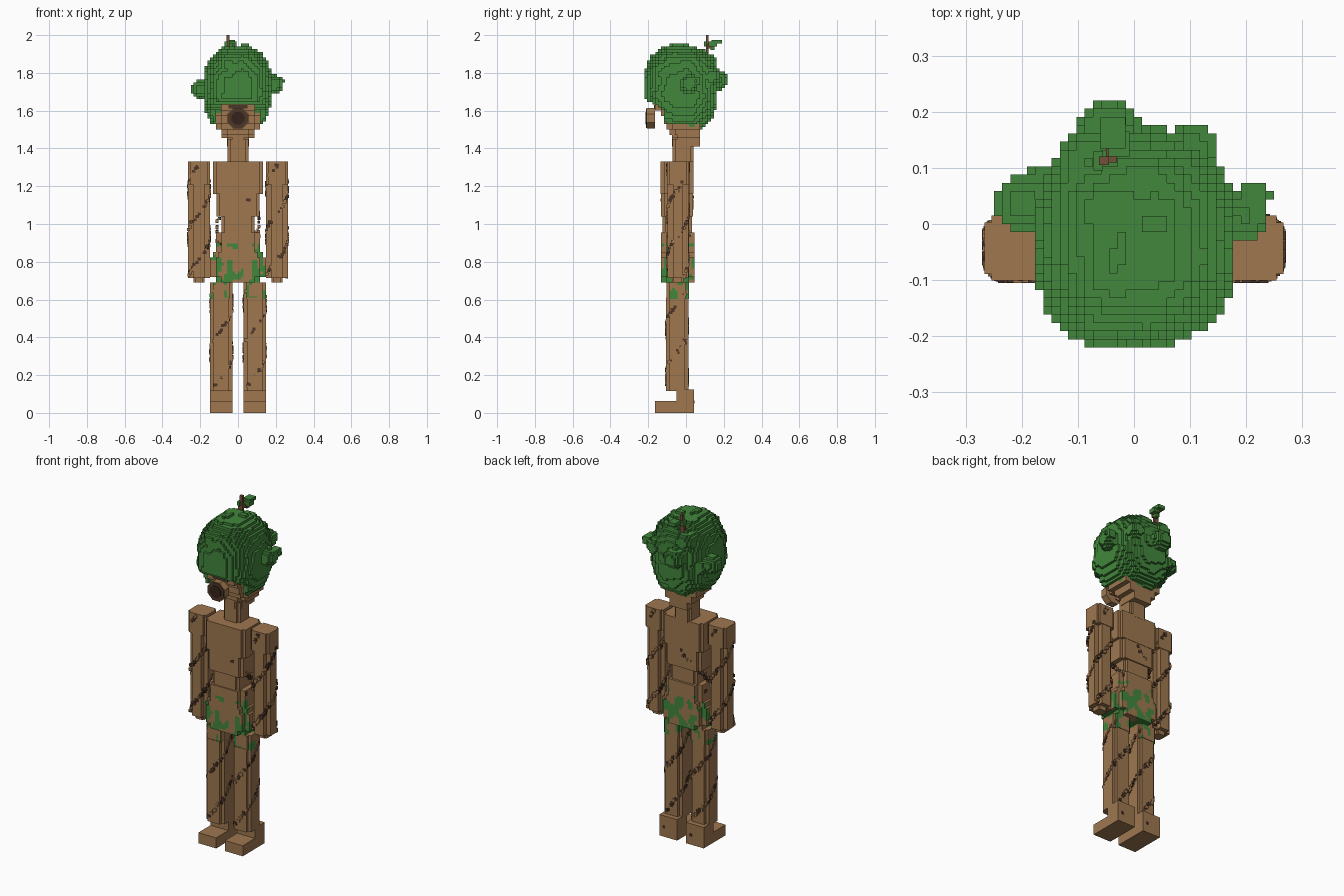
import bpy, bmesh, math, random
from mathutils import Vector, Matrix, noise

cube = bpy.data.objects.get("Cube")
if cube:
    bpy.data.objects.remove(cube, do_unlink=True)
random.seed(4)
V = 0.0147  # voxel size


def material(name, rgb):
    m = bpy.data.materials.new(name)
    m.use_nodes = True
    m.diffuse_color = (*rgb, 1)
    m.node_tree.nodes["Principled BSDF"].inputs["Base Color"].default_value = (*rgb, 1)
    return m


WOOD = material("wood brown", (0.342, 0.184, 0.078))
LEAF = material("leaf green", (0.054, 0.238, 0.045))
TWIG = material("twig brown", (0.17, 0.082, 0.042))
BARK = material("dark bark", (0.075, 0.037, 0.022))
HOLE = material("hollow brown", (0.035, 0.017, 0.011))


def finish(name, bm, mats):
    me = bpy.data.meshes.new(name)
    bm.to_mesh(me)
    bm.free()
    for m in mats:
        me.materials.append(m)
    ob = bpy.data.objects.new(name, me)
    bpy.context.collection.objects.link(ob)
    return ob


def voxels(name, lo, hi, rule, mats):
    """Fill cells where rule(x, y, z) gives a material index; keep outer faces."""
    spans = [range(math.floor(a / V), math.ceil(b / V)) for a, b in zip(lo, hi)]
    cells = {}
    for i in spans[0]:
        for j in spans[1]:
            for k in spans[2]:
                r = rule((i + .5) * V, (j + .5) * V, (k + .5) * V)
                if r is not None:
                    cells[i, j, k] = r
    bm, verts = bmesh.new(), {}
    for cell, mat in cells.items():
        for a in range(3):
            b, c = (a + 1) % 3, (a + 2) % 3
            for s in (0, 1):
                near = list(cell)
                near[a] += 2 * s - 1
                if tuple(near) in cells:
                    continue
                loop = []
                for u, w in ((0, 0), (1, 0), (1, 1), (0, 1)):
                    p = list(cell)
                    p[a] += s
                    p[b] += u
                    p[c] += w
                    p = tuple(p)
                    if p not in verts:
                        verts[p] = bm.verts.new(Vector(p) * V)
                    loop.append(verts[p])
                face = bm.faces.new(loop if s else loop[::-1])
                face.material_index = mat
    return finish(name, bm, mats)


def boxes(name, items, mats):
    """Each item is x0, x1, y0, y1, z0, z1, material index."""
    bm = bmesh.new()
    for x0, x1, y0, y1, z0, z1, mi in items:
        mat = Matrix.Translation(((x0 + x1) / 2, (y0 + y1) / 2, (z0 + z1) / 2)) \
            @ Matrix.Diagonal((x1 - x0, y1 - y0, z1 - z0, 1))
        made = bmesh.ops.create_cube(bm, size=1, matrix=mat)
        for f in {f for v in made["verts"] for f in v.link_faces}:
            f.material_index = mi
    return finish(name, bm, mats)


def post(name, cx, cy, hx, hy, z0, z1, n):
    """Upright post with a notch of width n cut from each corner."""
    ix, iy = hx - n, hy - n
    quarter = [(hx, iy), (ix, iy), (ix, hy)]
    pts = quarter + [(-x, y) for x, y in quarter[::-1]]
    pts += [(-x, -y) for x, y in pts]
    bm = bmesh.new()
    face = bm.faces.new([bm.verts.new((cx + x, cy + y, z0)) for x, y in pts])
    up = bmesh.ops.extrude_face_region(bm, geom=[face])
    bmesh.ops.translate(bm, vec=(0, 0, z1 - z0),
                        verts=[g for g in up["geom"] if isinstance(g, bmesh.types.BMVert)])
    bmesh.ops.recalc_face_normals(bm, faces=bm.faces)
    return finish(name, bm, [WOOD])


def vine(name, cx, cy, hx, hy, z0, z1, pitch, starts):
    """Small bark lumps winding round a post."""
    items = []
    for start in starts:
        steps = int((z1 - z0) / 0.0075)
        for i in range(steps):
            z = z0 + (z1 - z0) * i / steps
            t = start + 2 * math.pi * (z - z0) / pitch
            x = cx + (hx - .002) * max(-1, min(1, 1.12 * math.cos(t)))
            y = cy + (hy - .002) * max(-1, min(1, 1.12 * math.sin(t)))
            z += random.uniform(-.012, .012)
            h = random.choice((.005, .007, .008))
            items.append((x - h, x + h, y - h, y + h, z - h, z + h, random.randint(0, 1)))
    return boxes(name, items, [WOOD, BARK])


# Leafy crown: rounded block, bumps, sloping underside rising to the front
BUMPS = [(-.2, .035, 1.715, .05), (.195, .015, 1.74, .048), (.215, .05, 1.755, .03),
         (-.045, .165, 1.76, .058), (.105, .135, 1.78, .045), (.04, 0, 1.9, .052),
         (-.05, -.15, 1.845, .055), (-.08, .11, 1.85, .055), (-.15, .06, 1.7, .05)]


def crown(x, y, z):
    if z < max(1.49, 1.53 - .62 * y) and not (abs(x) > .115 and z > 1.53 and y > -.12):
        return None
    d = sum(abs(q) ** 2.5 for q in (x / .18, (y + .027) / .195, (z - 1.715) / .232))
    if d < 1 + .12 * noise.noise(Vector((x, y, z)) * 14):
        return 0
    near = any((x - a) ** 2 + (y - b) ** 2 + (z - c) ** 2 < r * r for a, b, c, r in BUMPS)
    return 0 if near else None


voxels("leafy_crown", (-.27, -.23, 1.47), (.27, .235, 1.96), crown, [LEAF])


# Face: wooden head tapering into the jaw
def face(x, y, z):
    half = .062 if z < 1.45 else .09 if z < 1.5 else .12
    front = -.075 - max(0, z - 1.45) * .42
    corner = abs(x) > half - .03 and y < front + .03
    return 0 if abs(x) < half and front < y < .075 and not corner else None


voxels("face", (-.15, -.17, 1.42), (.15, .1, 1.64), face, [WOOD])
post("neck", 0, -.015, .055, .056, 1.32, 1.45, .015)
boxes("brow", [(-.09, .09, -.165, -.1, 1.6, 1.635, 0), (-.05, .05, -.17, -.13, 1.612, 1.63, 1)],
      [WOOD, BARK])


# Snout: hollow eight-sided knot hanging from the brow
def disc(name, radius, y0, y1, mat):
    bm = bmesh.new()
    bmesh.ops.create_cone(bm, cap_ends=True, segments=8, radius1=radius, radius2=radius,
                          depth=y1 - y0, matrix=Matrix.Translation((0, (y0 + y1) / 2, 1.56))
                          @ Matrix.Rotation(math.pi / 2, 4, 'X')
                          @ Matrix.Rotation(math.pi / 8, 4, 'Z'))
    finish(name, bm, [mat])


disc("snout", .06, -.207, -.165, WOOD)
disc("snout_rim", .056, -.211, -.206, BARK)
disc("snout_hole", .037, -.214, -.209, HOLE)


# Sprig: bent twig with a leaf tuft
boxes("sprig_twig", [(-.072, -.045, .105, .12, 1.86, 1.94, 0), (-.062, -.045, .105, .12, 1.92, 2, 0),
                     (-.05, -.03, .11, .135, 1.93, 1.95, 0), (-.045, -.03, .125, .165, 1.945, 1.96, 0)],
      [TWIG])
boxes("sprig_leaves", [(-.06, -.015, .135, .19, 1.955, 1.975, 0), (-.045, -.008, .12, .165, 1.94, 1.965, 0),
                       (-.072, -.055, .095, .13, 1.94, 1.965, 0), (-.05, -.03, .13, .15, 1.92, 1.945, 0)],
      [LEAF])

# Torso: chest, ribs and waist
post("chest", 0, -.047, .132, .087, 1.16, 1.33, .018)
post("ribs", 0, -.047, .115, .085, 1.04, 1.17, .018)
post("waist", 0, -.047, .087, .078, .94, 1.05, .015)
boxes("belly_bark", [(.09, .12, -.1, -.08, .925, .945, 0), (-.12, -.1, -.03, 0, .9, .92, 0)], [BARK])


# Hips and leg tops with patches of moss
def hips(x, y, z):
    if z > .69:
        half = .12 if z > .85 or z < .72 else .147 if z < .82 else .13
        inside = abs(x) < half and -.133 < y < .04
        inside = inside and not (abs(x) > half - .03 and (y < -.105 or y > .012))
    else:
        dx, dy = abs(abs(x) - .088), abs(y + .047)
        inside = dx < .059 and dy < .059 and not (dx > .042 and dy > .042)
    if not inside:
        return None
    n = noise.noise(Vector((x * 22 + 3, y * 22, z * 16)))
    limit = 1 if z > .9 else .2 if z > .82 else 0 if z > .69 else .12
    return 1 if n > limit else 0


voxels("mossy_hips", (-.16, -.15, .603), (.16, .06, .95), hips, [WOOD, LEAF])
vine("torso_vine", 0, -.047, .112, .083, .9, 1.14, -.62, (3.9, 1.2))

# Arms, legs and feet on both sides
for side, s in (("left", 1), ("right", -1)):
    ax, lx = .207 * s, .088 * s
    post(side + "_shoulder", ax, -.043, .059, .058, 1.21, 1.332, .012)
    post(side + "_arm", ax, -.043, .058, .055, .715, 1.22, .028)
    post(side + "_hand", ax, -.043, .029, .03, .69, .72, .008)
    vine(side + "_arm_vine", ax, -.043, .058, .056, .73, 1.325, .5, (0.6, 3.7))
    post(side + "_leg", lx, -.047, .059, .059, .115, .61, .018)
    vine(side + "_leg_vine", lx, -.047, .059, .058, .14, .66, .52, (4.1, 1))
    boxes(side + "_foot", [(lx - .059, lx + .059, -.165, .042, 0, .063, 0),
                           (lx - .059, lx + .059, -.05, .042, .06, .125, 0),
                           (lx + .02, lx + .035, .03, .045, .05, .065, 1)], [WOOD, BARK])
